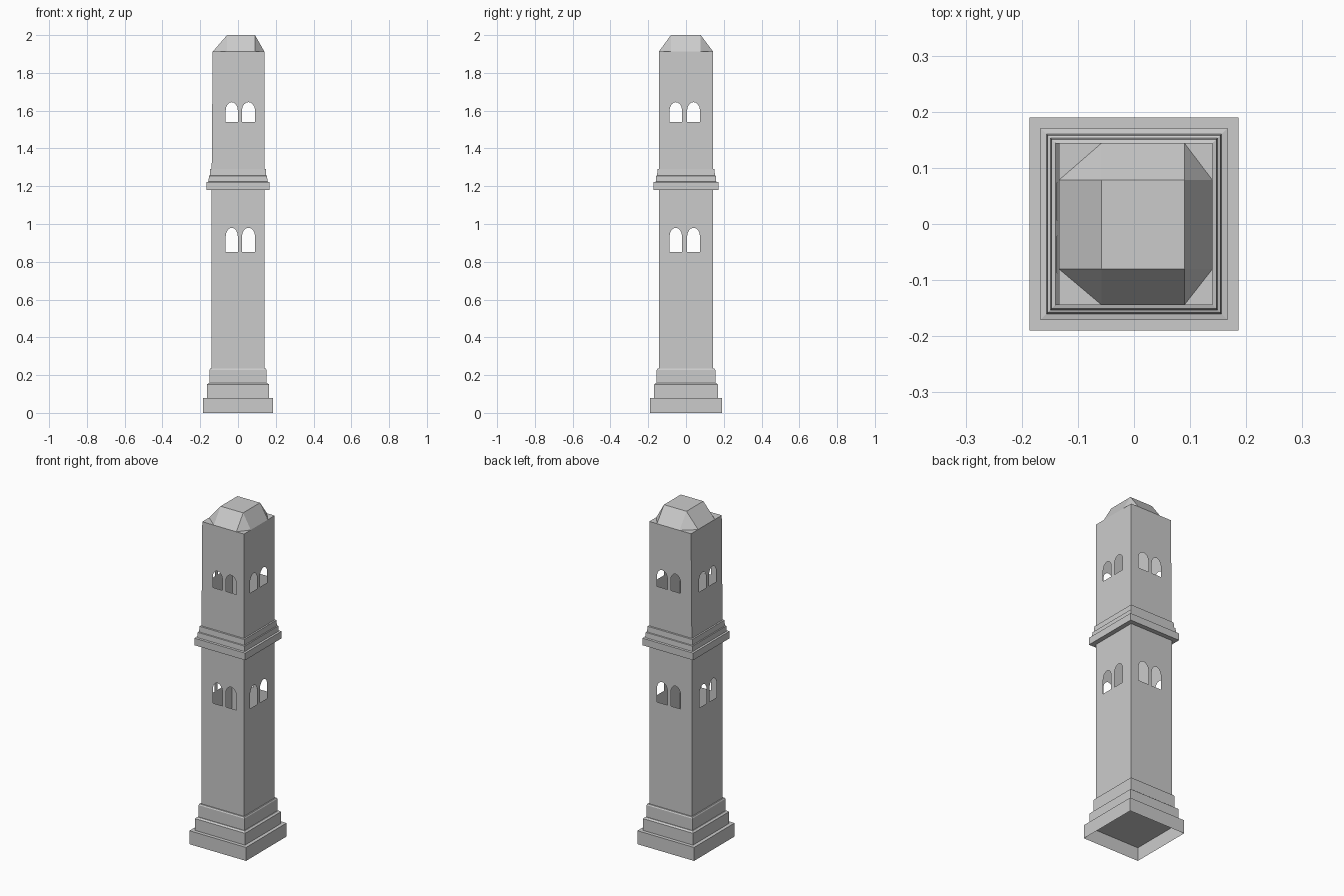
import bpy, bmesh, math
from mathutils import Vector

if "Cube" in bpy.data.objects:
    bpy.data.objects.remove(bpy.data.objects["Cube"])

HX, HY = 0.14, 0.144          # shaft half sizes
Z0, ZM, Z1, ZT = 0.235, 1.2, 1.912, 2.0


def finish(bm, name):
    bmesh.ops.remove_doubles(bm, verts=bm.verts, dist=0.0003)
    bmesh.ops.recalc_face_normals(bm, faces=bm.faces)
    me = bpy.data.meshes.new(name)
    bm.to_mesh(me)
    bm.free()
    ob = bpy.data.objects.new(name, me)
    bpy.context.collection.objects.link(ob)
    return ob


def stepped_ring(name, profile, cap=False):
    """Loft rectangles (half width, height); optionally close the top."""
    bm = bmesh.new()
    rings = []
    for h, z in profile:
        rings.append([bm.verts.new((sx * h, sy * (h + 0.004), z))
                      for sx, sy in ((-1, -1), (1, -1), (1, 1), (-1, 1))])
    for a, b in zip(rings, rings[1:]):
        for i in range(4):
            j = (i + 1) % 4
            bm.faces.new((a[i], a[j], b[j], b[i]))
    if cap:
        bm.faces.new(rings[-1])
    return finish(bm, name)


def arch(u0, u1, zb, zs, zt, n=8):
    """Outline of an arched window opening."""
    c, r = (u0 + u1) / 2, (u1 - u0) / 2
    top = [(c + r * math.cos(math.pi * i / n), zs + (zt - zs) * math.sin(math.pi * i / n))
           for i in range(n + 1)]
    return [(u0, zb), (u1, zb)] + top


def panel(bm, half, z0, z1, windows, place, normal):
    """Flat wall sheet with window holes."""
    edges = []
    for loop in [[(-half, z0), (half, z0), (half, z1), (-half, z1)]] + windows:
        vs = [bm.verts.new(place(u, z)) for u, z in loop]
        edges += [bm.edges.new((vs[i], vs[(i + 1) % len(vs)])) for i in range(len(vs))]
    bmesh.ops.triangle_fill(bm, use_beauty=True, use_dissolve=False,
                            edges=edges, normal=normal)


# Base: open-bottomed plinth and two steps
stepped_ring("plinth", [(0.186, 0), (0.186, 0.08), (0.164, 0.08)], cap=True)
stepped_ring("base_steps", [(0.165, 0.08), (0.165, 0.15), (0.155, 0.158), (0.151, 0.158),
                            (0.151, 0.228), (0.147, 0.235), (HX, Z0)])

# Shaft: hollow thin walls with paired windows in two storeys
bm = bmesh.new()
levels = [(Z0, ZM, 0.853, 0.935, 0.98), (ZM, Z1, 1.54, 1.602, 1.645)]
front_u = [(-0.065, -0.001), (0.021, 0.09)]
side_u = [(-0.087, -0.021), (0.006, 0.074)]
for z0, z1, zb, zs, zt in levels:
    for s in (-1, 1):
        panel(bm, HX, z0, z1, [arch(a, b, zb, zs, zt) for a, b in front_u],
              lambda u, z: (u, s * HY, z), Vector((0, s, 0)))
        panel(bm, HY, z0, z1, [arch(a, b, zb, zs, zt) for a, b in side_u],
              lambda u, z: (s * HX, u, z), Vector((s, 0, 0)))
# the left wall leans in slightly above the cornice
for v in bm.verts:
    if v.co.x < -HX + 0.001 and v.co.z > ZM:
        v.co.x += 0.006 * (v.co.z - ZM) / (Z1 - ZM)
finish(bm, "shaft")

# Cornice between the storeys
stepped_ring("cornice", [(HX, 1.18), (0.167, 1.18), (0.167, 1.222), (0.156, 1.224),
                         (0.154, 1.255), (0.149, 1.257), (0.147, 1.29), (HX, 1.292)])

# Roof: flat top, four slopes and cut corners on a 4 x 4 plan grid
bm = bmesh.new()
xs, ys = [-0.134, -0.058, 0.09, HX], [-HY, -0.08, 0.078, HY]
g = [[bm.verts.new((x, y, ZT if i in (1, 2) and j in (1, 2) else Z1))
      for j, y in enumerate(ys)] for i, x in enumerate(xs)]
for i in range(3):
    for j in range(3):
        q = [g[i][j], g[i + 1][j], g[i + 1][j + 1], g[i][j + 1]]
        if i == 1 or j == 1:
            bm.faces.new(q)
        elif i == j:              # split so the outer corner lies flat
            bm.faces.new((q[0], q[1], q[3]))
            bm.faces.new((q[1], q[2], q[3]))
        else:
            bm.faces.new((q[0], q[1], q[2]))
            bm.faces.new((q[0], q[2], q[3]))
finish(bm, "roof")
